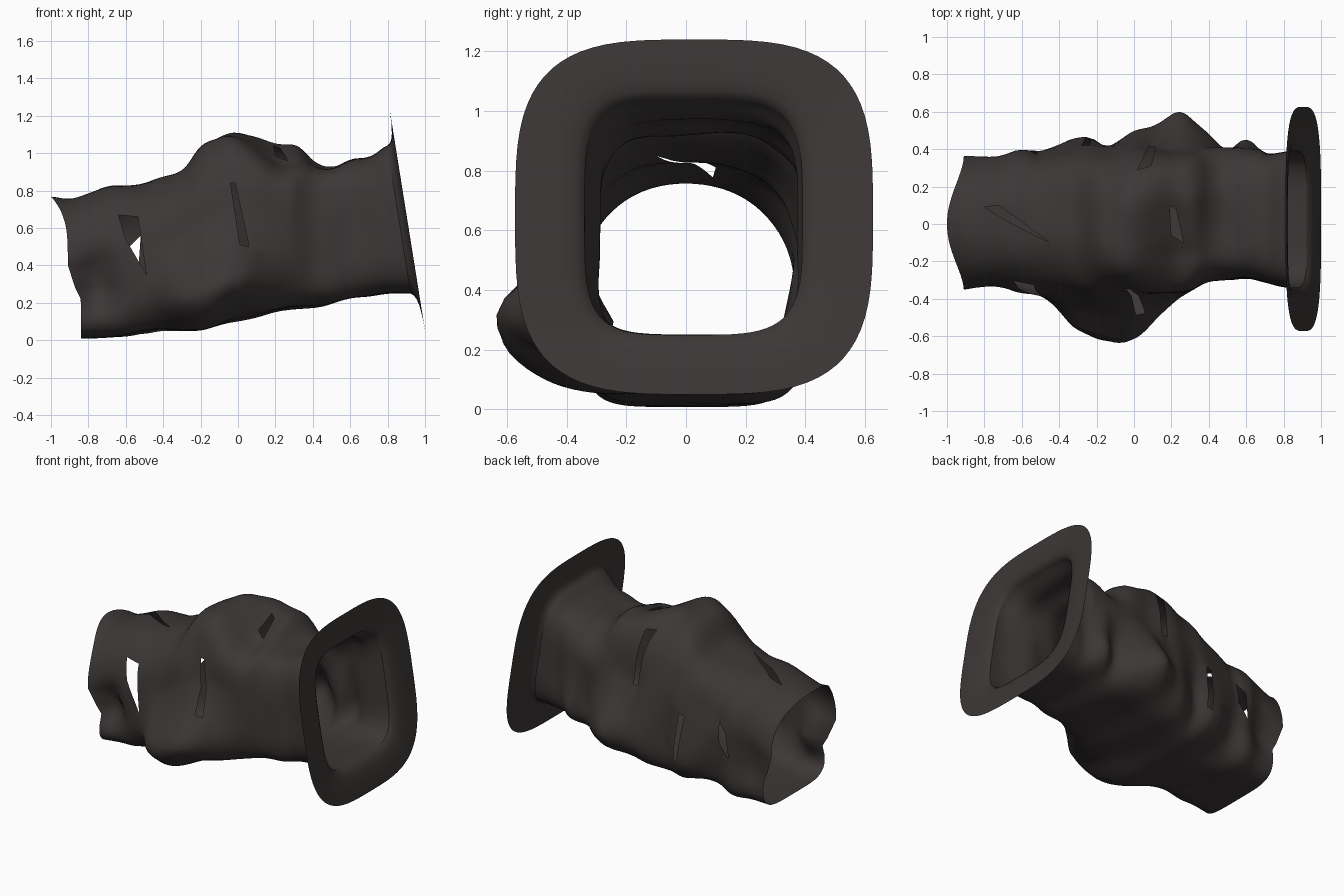
import bpy, bmesh, math
from mathutils import Vector, noise

if "Cube" in bpy.data.objects:
    bpy.data.objects.remove(bpy.data.objects["Cube"])

N_AROUND, N_ALONG = 72, 90

# Silhouettes of the sleeve as (x, value) points
TOP = [(-1, .77), (-.9, .75), (-.7, .82), (-.5, .84), (-.3, .91), (-.2, 1.04), (-.05, 1.11), (.1, 1.08),
       (.2, 1.06), (.33, 1.05), (.42, .94), (.5, .92), (.6, .98), (.7, .98), (.8, 1.05), (1, 1.05)]
BOTTOM = [(-1, 0), (-.6, .02), (-.4, .06), (-.2, .06), (0, .1), (.2, .15), (.4, .18), (.6, .22), (.8, .25), (1, .25)]
BACK = [(-1, .36), (-.7, .38), (-.6, .41), (-.5, .38), (-.35, .45), (-.22, .46), (-.15, .4), (0, .52), (.12, .53),
        (.25, .62), (.4, .48), (.5, .39), (.6, .47), (.7, .37), (.8, .39), (1, .39)]
FRONT = [(-1, .36), (-.7, .35), (-.5, .38), (-.4, .46), (-.33, .55), (-.2, .62), (-.07, .65), (.05, .59),
         (.25, .38), (.4, .31), (.6, .28), (.8, .34), (1, .34)]
ROUND_TOP = [(-1, 2.1), (-.5, 2.4), (0, 3), (.5, 3.2), (.8, 4.2), (1, 4.2)]
ROUND_LOW = [(-1, 5), (.3, 5), (.8, 4.2), (1, 4.2)]


def lin(tab, x):
    x = min(max(x, tab[0][0]), tab[-1][0])
    for (a, va), (b, vb) in zip(tab, tab[1:]):
        if x <= b:
            return va + (vb - va) * (x - a) / (b - a)
    return tab[-1][1]


def curve(tab, x):
    return sum(lin(tab, x + d) for d in (-.03, 0, .03)) / 3


def bell(x, centre, width):
    return math.exp(-((x - centre) / width) ** 2)


def rounded(t, n):
    c, s = math.cos(t), math.sin(t)
    return (math.copysign(abs(c) ** (2 / n), c), math.copysign(abs(s) ** (2 / n), s))


def section(x, t):
    """Cross-section point: rounded box with low side bulges and a sloping roof."""
    u, v = rounded(t, curve(ROUND_TOP if math.sin(t) > 0 else ROUND_LOW, x))
    top, bot = curve(TOP, x), curve(BOTTOM, x)
    z = (top + bot) / 2 + v * (top - bot) / 2
    # roof falls away towards the front just right of the middle
    z -= .11 * min(1, max(0, (.35 - u) / .8)) * bell(x, .25, .14) * max(0, v) ** 2
    w = curve(BACK if u > 0 else FRONT, x)
    base = .4 if u > 0 else .36
    extra = max(0, w - base)
    w += extra * (bell(v, -.6, .5 if u > 0 else .45) - 1)
    # pinch low down near the left end
    w -= (.05 if u > 0 else .11) * bell(x, -.76, .11) * bell(v, -.3, .35)
    return u, v, u * w, z


def rim_x(z):
    return .81 + (1.24 - z) * .16


def sleeve_point(f, t):
    x = -.9 + 1.77 * f
    for _ in range(2):
        u, v, y, z = section(x, t)
        step = min(1, max(0, (v + .45) / .4))
        left = -.84 - .07 * step - .09 * max(0, v) ** 2 * (1 - u * u)
        x = left + f * (rim_x(z) - .045 - left)
    # soft crumples, fading out at both ends
    amp = .035 * min(1, f * 5, (1 - f) * 5)
    k = 1 + 2 * amp * noise.noise(Vector((x * 4.5, y * 3.5, z * 3.5)))
    zc = .5
    return Vector((x, y * k, zc + (z - zc) * k))


def loft(bm, rings):
    vs = [[bm.verts.new(p) for p in r] for r in rings]
    for a, b in zip(vs, vs[1:]):
        for j in range(len(a)):
            k = (j + 1) % len(a)
            bm.faces.new((a[j], b[j], b[k], a[k]))


def cut_slit(bm, axis, keep, poly):
    """Cut a convex opening, projected along y (axis 1) or z (axis 2)."""
    other = 3 - axis
    lo = [min(p[i] for p in poly) - .06 for i in (0, 1)]
    hi = [max(p[i] for p in poly) + .06 for i in (0, 1)]
    cen = [sum(p[i] for p in poly) / len(poly) for i in (0, 1)]
    planes = []
    for p, q in zip(poly, poly[1:] + poly[:1]):
        n = (q[1] - p[1], p[0] - q[0])
        if n[0] * (cen[0] - p[0]) + n[1] * (cen[1] - p[1]) > 0:
            n = (-n[0], -n[1])
        co, no = Vector((p[0], 0, 0)), Vector((n[0], 0, 0))
        co[other], no[other] = p[1], n[1]
        planes.append((co, no.normalized()))

    def region():
        out = []
        for f in bm.faces:
            c = f.calc_center_median()
            if keep(c) and lo[0] < c.x < hi[0] and lo[1] < c[other] < hi[1]:
                out.append(f)
        return out
    for co, no in planes:
        fs = region()
        geom = list({e for f in fs for e in f.edges}) + list({v for f in fs for v in f.verts}) + fs
        bmesh.ops.bisect_plane(bm, geom=geom, plane_co=co, plane_no=no)
    inside = [f for f in region()
              if all((f.calc_center_median() - co).dot(no) < 0 for co, no in planes)]
    bmesh.ops.delete(bm, geom=inside, context='FACES')


def finish(bm, name, mat):
    bmesh.ops.recalc_face_normals(bm, faces=bm.faces)
    me = bpy.data.meshes.new(name)
    bm.to_mesh(me)
    bm.free()
    ob = bpy.data.objects.new(name, me)
    bpy.context.collection.objects.link(ob)
    me.materials.append(mat)
    for p in me.polygons:
        p.use_smooth = True
    return ob


cloth = bpy.data.materials.new("dark_brown_grey")
cloth.diffuse_color = (.046, .038, .038, 1)
cloth.use_nodes = True
cloth.node_tree.nodes["Principled BSDF"].inputs["Base Color"].default_value = cloth.diffuse_color
angles = [2 * math.pi * (j + .5) / N_AROUND for j in range(N_AROUND)]

# Crumpled sleeve
bm = bmesh.new()
loft(bm, [[sleeve_point(i / N_ALONG, t) for t in angles] for i in range(N_ALONG + 1)])

# Torn slits in the front, top and back
front, back, top = (lambda c: c.y < -.1), (lambda c: c.y > .1), (lambda c: c.z > .6)
for axis, keep, poly in [
    (1, front, [(-.64, .67), (-.535, .66), (-.49, .35), (-.60, .54)]),
    (1, front, [(-.04, .84), (-.015, .84), (.06, .50), (.01, .51)]),
    (2, top, [(.19, .10), (.225, .08), (.265, -.10), (.20, -.06)]),
    (2, top, [(-.80, .09), (-.72, .10), (-.45, -.10), (-.65, 0)]),
    (2, top, [(.08, .42), (.12, .43), (.09, .31), (.02, .29)]),
    (1, back, [(-.28, .55), (-.24, .56), (-.22, .25), (-.25, .24)]),
    (1, back, [(-.58, .50), (-.52, .56), (-.53, .42), (-.60, .33)]),
]:
    cut_slit(bm, axis, keep, poly)
finish(bm, "sleeve", cloth)

# Flared, tilted rim at the right end
bm = bmesh.new()
rings = []
for f, back_off in [(0, .045), (.05, .031), (.14, .019), (.32, .009), (.65, .002), (1, 0)]:
    ring = []
    for t in angles:
        a = sleeve_point(1, t)
        u, v = rounded(t, 3.4)
        y = a.y + f * (.027 + u * .6 - a.y)
        z = a.z + f * (.645 + v * .595 - a.z)
        ring.append(Vector((rim_x(z) - back_off, y, z)))
    rings.append(ring)
loft(bm, rings)
finish(bm, "flared_rim", cloth)
